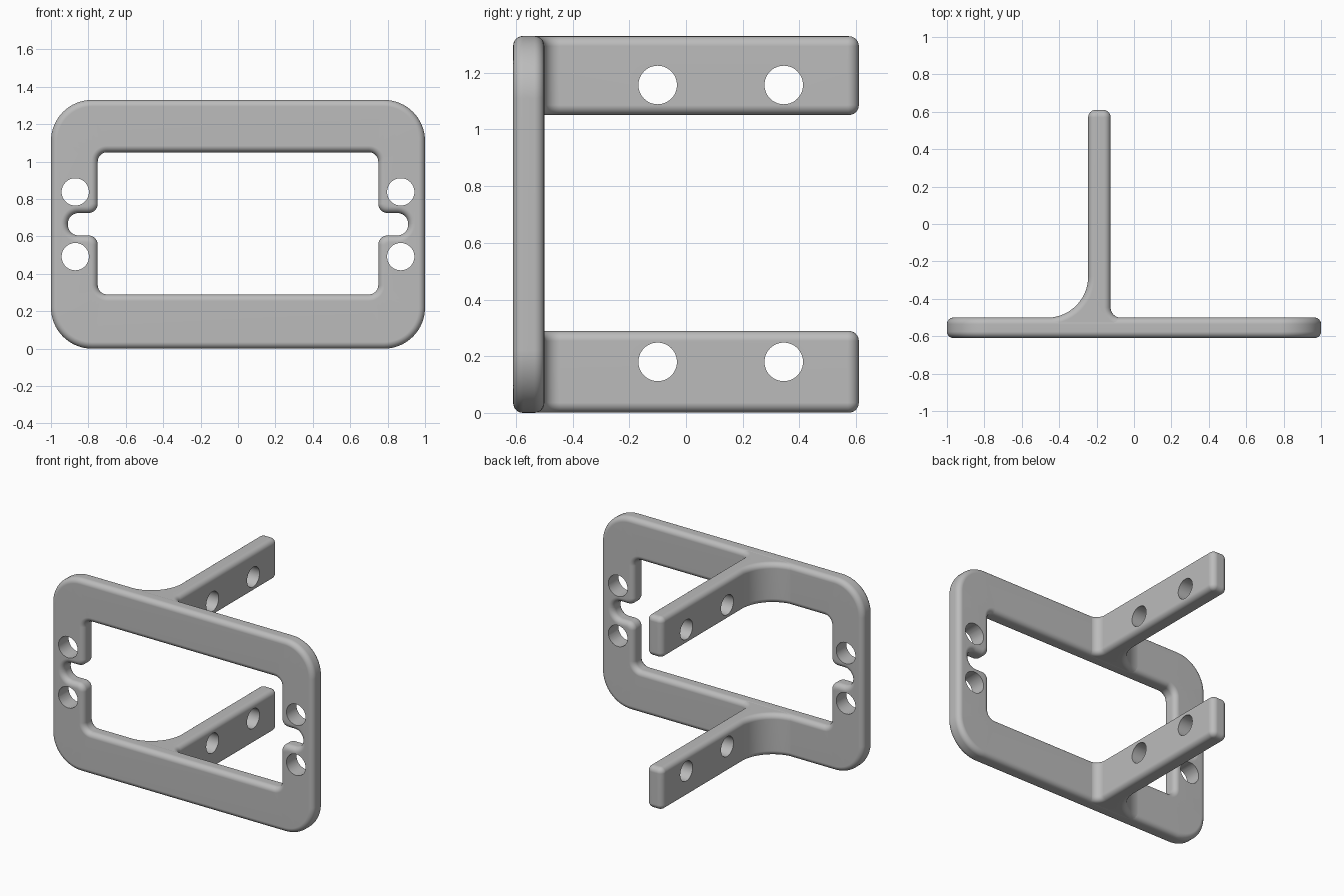
import bpy, bmesh, math
from mathutils import Vector, Matrix

cube = bpy.data.objects.get("Cube")
if cube:
    bpy.data.objects.remove(cube)

HEIGHT = 1.33
MID = HEIGHT / 2
RAIL = 0.29          # height of the top and bottom rails
BACK = -0.5          # rear face of the plate
FRONT = -0.61
BEVEL = 0.035

grey = bpy.data.materials.new("plain grey")
grey.use_nodes = True
grey.diffuse_color = (0.5, 0.5, 0.5, 1)
grey.node_tree.nodes["Principled BSDF"].inputs["Base Color"].default_value = (0.5, 0.5, 0.5, 1)


def rounded(corners, steps=10):
    """Counter-clockwise right-angled outline -> list of (point, outward normal)."""
    result = []
    n = len(corners)
    for i, (x, y, r) in enumerate(corners):
        p = Vector((x, y))
        before = (Vector(corners[i - 1][:2]) - p).normalized()
        after = (Vector(corners[(i + 1) % n][:2]) - p).normalized()
        centre = p + (before + after) * r
        side = 1 if after.cross(before) > 0 else -1
        for k in range(steps + 1):
            a = math.pi / 2 * k / steps
            v = -after * math.cos(a) - before * math.sin(a)
            result.append((centre + v * r, v * side))
    return result


def solid(name, loops, low, high, place, segments=6):
    """Extrude outlines (first outer, rest openings) with rolled edges."""
    bm = bmesh.new()
    angles = [math.pi / 2 * k / segments for k in range(segments + 1)]
    rows = [(BEVEL * (1 - math.sin(a)), low + BEVEL * (1 - math.cos(a))) for a in angles]
    rows += [(inset, high + low - depth) for inset, depth in reversed(rows)]
    caps = ([], [])
    for index, loop in enumerate(loops):
        sign = -1 if index == 0 else 1
        rings = [[bm.verts.new(place(p + nrm * inset * sign, depth)) for p, nrm in loop]
                 for inset, depth in rows]
        count = len(loop)
        for a, b in zip(rings, rings[1:]):
            for i in range(count):
                j = (i + 1) % count
                bm.faces.new((a[i], a[j], b[j], b[i]))
        for cap, ring in zip(caps, (rings[0], rings[-1])):
            cap.extend(bm.edges.get((ring[i - 1], ring[i])) for i in range(count))
    for cap in caps:
        bmesh.ops.triangle_fill(bm, edges=cap, use_beauty=True)
    bmesh.ops.recalc_face_normals(bm, faces=bm.faces)
    return finish(name, bm)


def finish(name, bm):
    mesh = bpy.data.meshes.new(name)
    bm.to_mesh(mesh)
    bm.free()
    mesh.materials.append(grey)
    obj = bpy.data.objects.new(name, mesh)
    bpy.context.collection.objects.link(obj)
    return obj


def drill(obj, centres, radius, axis):
    """Cut round holes through the part, then shade it."""
    bm = bmesh.new()
    turn = Matrix.Rotation(math.pi / 2, 4, axis)
    for c in centres:
        bmesh.ops.create_cone(bm, cap_ends=True, segments=48, radius1=radius, radius2=radius,
                              depth=0.4, matrix=Matrix.Translation(c) @ turn)
    cutter = finish("hole_cutter", bm)
    cutter.hide_render = True
    mod = obj.modifiers.new("holes", 'BOOLEAN')
    mod.operation, mod.solver, mod.object = 'DIFFERENCE', 'EXACT', cutter
    bpy.ops.object.select_all(action='DESELECT')
    obj.select_set(True)
    bpy.context.view_layer.objects.active = obj
    bpy.ops.object.modifier_apply(modifier=mod.name)
    bpy.data.objects.remove(cutter)
    bpy.ops.object.shade_smooth_by_angle(angle=math.radians(35))
    weighted = obj.modifiers.new("flat_faces", 'WEIGHTED_NORMAL')
    weighted.keep_sharp = True


# Face plate: rounded frame with a side-notched opening
outer = rounded([(-1, 0, 0.22), (1, 0, 0.22), (1, HEIGHT, 0.22), (-1, HEIGHT, 0.22)], 16)
half, slot, tip, r = 0.75, 0.06, 0.91, 0.05
right_side = [(half, RAIL, r), (half, MID - slot, r), (tip, MID - slot, 0.058),
              (tip, MID + slot, 0.058), (half, MID + slot, r), (half, HEIGHT - RAIL + 0.01, r)]
left_side = [(-x, z, rad) for x, z, rad in reversed(right_side)]
opening = rounded(right_side + left_side)
plate = solid("face_plate", [outer, opening], FRONT, BACK,
              lambda p, d: Vector((p.x, d, p.y)))
drill(plate, [Vector((s * 0.87, -0.55, MID + t * 0.173)) for s in (-1, 1) for t in (-1, 1)],
      0.073, 'X')

# Rear arms: T profile with a large and a small fillet, foot sunk in the plate
foot = BACK - 0.001
profile = rounded([(-0.68, -0.585, 0.04), (0.1, -0.585, 0.04), (0.1, foot, 0.04),
                   (-0.125, foot, 0.055), (-0.125, 0.61, 0.04), (-0.245, 0.61, 0.04),
                   (-0.245, foot, 0.22), (-0.68, foot, 0.04)], 14)
for name, low, high, hole_z in (("lower_arm", 0.001, RAIL - 0.001, 0.18),
                                ("upper_arm", HEIGHT - RAIL + 0.011, HEIGHT - 0.001, 1.157)):
    arm = solid(name, [profile], low, high, lambda p, d: Vector((p.x, p.y, d)))
    drill(arm, [Vector((-0.185, y, hole_z)) for y in (-0.1, 0.345)], 0.068, 'Y')
